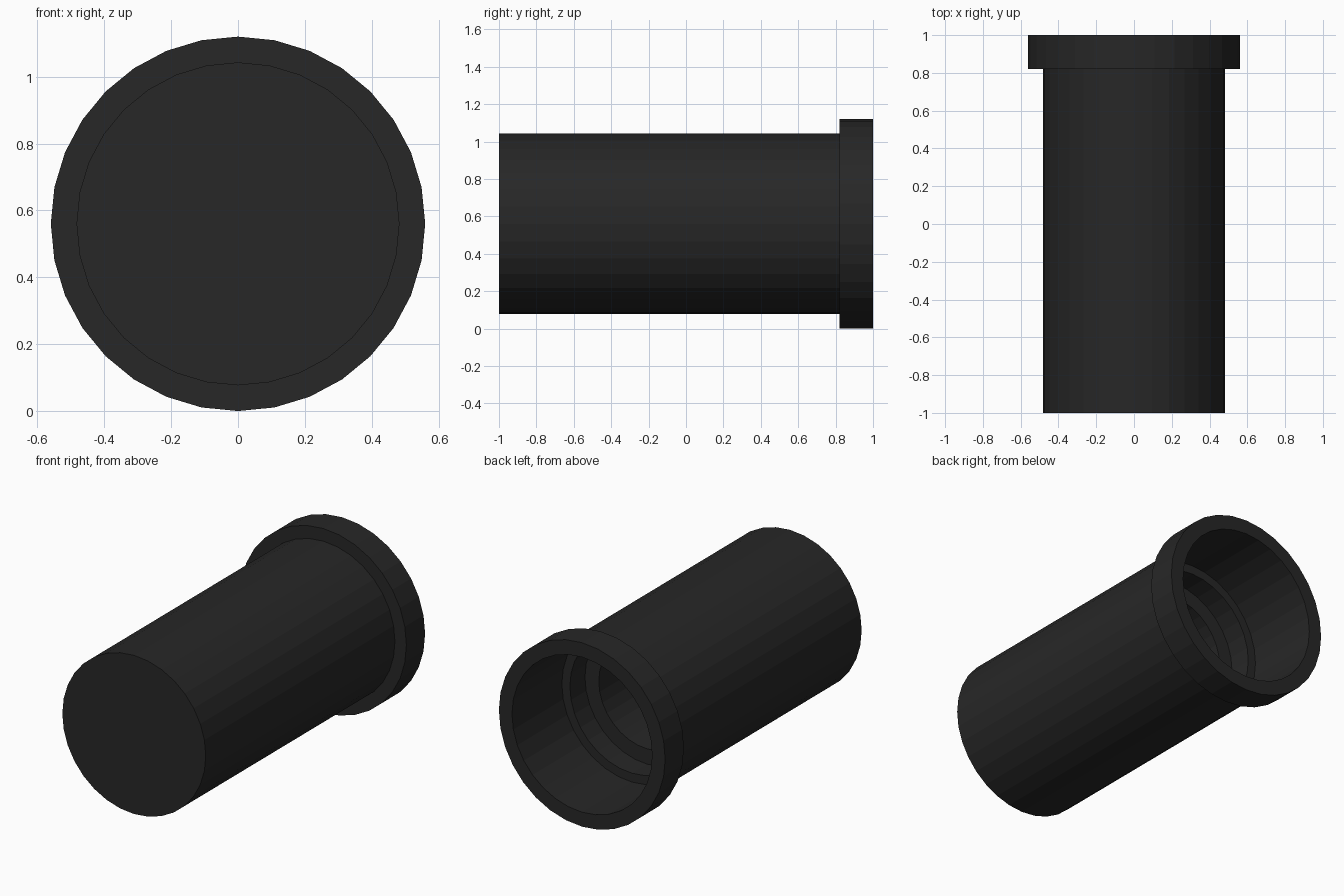
import bpy, bmesh, math

if "Cube" in bpy.data.objects:
    bpy.data.objects.remove(bpy.data.objects["Cube"])

SIDES = 32
CENTRE_Z = 0.56

# dark finish
dark = bpy.data.materials.new("dark_finish")
dark.diffuse_color = (0.02, 0.02, 0.02, 1)
dark.use_nodes = True
dark.node_tree.nodes["Principled BSDF"].inputs["Base Color"].default_value = dark.diffuse_color


def lathe(name, profile):
    """Revolve a (radius, y) profile about the y axis; radius 0 makes a cap."""
    bm = bmesh.new()
    rings = []
    for r, y in profile:
        if r == 0:
            continue
        rings.append([bm.verts.new((r * math.sin(2 * math.pi * i / SIDES), y,
                                    CENTRE_Z + r * math.cos(2 * math.pi * i / SIDES)))
                      for i in range(SIDES)])
    for a, b in zip(rings, rings[1:]):
        for i in range(SIDES):
            j = (i + 1) % SIDES
            bm.faces.new((a[i], a[j], b[j], b[i]))
    if profile[0][0] == 0:
        bm.faces.new(rings[0])
    if profile[-1][0] == 0:
        bm.faces.new(rings[-1])
    bmesh.ops.recalc_face_normals(bm, faces=bm.faces)
    mesh = bpy.data.meshes.new(name)
    bm.to_mesh(mesh)
    bm.free()
    mesh.materials.append(dark)
    obj = bpy.data.objects.new(name, mesh)
    bpy.context.collection.objects.link(obj)
    return obj


# closed front, outer wall, rear flange, then the stepped bore inside
lathe("flanged_barrel", [
    (0, -1), (0.483, -1), (0.483, 0.82), (0.56, 0.82), (0.56, 1),
    (0.472, 1), (0.472, 0.52), (0.418, 0.52), (0.418, 0.375),
    (0.325, 0.375), (0.325, -0.9), (0, -0.9),
])
